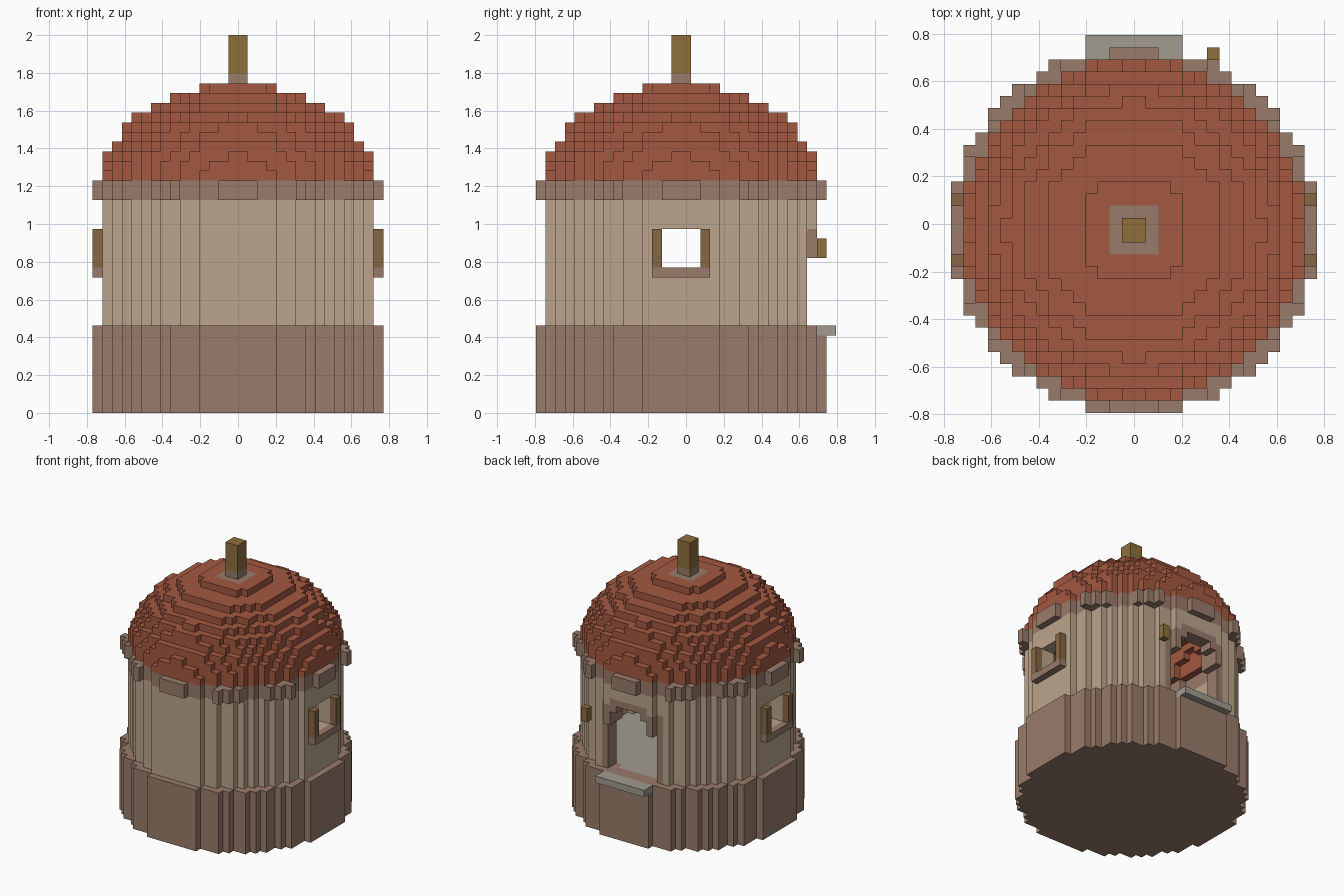
import bpy, bmesh, math

if "Cube" in bpy.data.objects:
    bpy.data.objects.remove(bpy.data.objects["Cube"])

S = 2 / 39          # edge length of one block
N = 16              # half extent of the block grid
WALL, INNER, BASE = 14, 12, 15          # radii in blocks
FLOOR, EAVE, ROOF, TOP = 9, 22, 24, 34  # levels in blocks
DOME = [14, 13.8, 13.55, 13.2, 12.3, 11.6, 10.55, 9.25, 7.4, 4.4]


def srgb(*rgb):
    return [((c / 255 + 0.055) / 1.055) ** 2.4 for c in rgb] + [1]


COLOURS = {
    "roof_red": srgb(164, 88, 65),
    "wall_tan": srgb(188, 165, 140),
    "stone_brown": srgb(153, 124, 107),
    "finial_ochre": srgb(141, 111, 60),
    "frame_wood": srgb(134, 102, 68),
    "floor_grey": srgb(161, 156, 144),
}
materials = {}
for name, colour in COLOURS.items():
    mat = bpy.data.materials.new(name)
    mat.use_nodes = True
    mat.diffuse_color = colour
    bsdf = mat.node_tree.nodes["Principled BSDF"]
    bsdf.inputs["Base Color"].default_value = colour
    bsdf.inputs["Roughness"].default_value = 0.9
    materials[name] = mat
ORDER = list(COLOURS)

cells = {}          # block position -> (part, colour)


def box(part, colour, xs, ys, zs):
    for i in range(*xs):
        for j in range(*ys):
            for k in range(*zs):
                cells[i, j, k] = (part, colour)


def disc(part, colour, level, outer, inner=0, keep=None):
    for i in range(-N, N):
        for j in range(-N, N):
            r = math.hypot(i + 0.5, j + 0.5)
            if inner < r <= outer and (keep is None or keep(i, j)):
                cells[i, j, level] = (part, colour)


def cut(xs, ys, zs):
    for i in range(*xs):
        for j in range(*ys):
            for k in range(*zs):
                cells.pop((i, j, k), None)


# Round plinth with a paved floor inside the wall
for k in range(FLOOR):
    disc("plinth", "stone_brown", k, BASE)
disc("floor", "floor_grey", FLOOR - 1, INNER)

# Wall
for k in range(FLOOR, EAVE):
    disc("wall", "wall_tan", k, WALL, INNER)


# Eave band with twelve evenly spaced projecting blocks
def on_block(i, j):
    angle = math.degrees(math.atan2(j + 0.5, i + 0.5))
    return abs((angle + 15) % 30 - 15) < 7.5


for k in range(EAVE, ROOF):
    disc("eave_band", "stone_brown", k, WALL, INNER)
    disc("eave_blocks", "stone_brown", k, BASE, WALL, on_block)

# Stepped hollow dome
for n, radius in enumerate(DOME):
    hollow = radius - 3 if n < 8 else 0
    disc("roof_dome", "roof_red", ROOF + n, radius, hollow)

# Finial
box("finial_base", "stone_brown", (-2, 2), (-2, 2), (TOP - 1, TOP))
box("finial_base", "stone_brown", (-1, 1), (-1, 1), (TOP, TOP + 1))
box("finial", "finial_ochre", (-1, 1), (-1, 1), (TOP + 1, TOP + 5))

# Door surround: recolour the wall blocks around the arch
for (i, j, k) in list(cells):
    half = 5 if k < 19 else 3
    if cells[i, j, k][0] == "wall" and j > 8 and -half <= i < half and k < 20:
        cells[i, j, k] = ("door_surround", "stone_brown")

# Stepped arch opening at the back
for half, low, high in ((4, FLOOR, 16), (3, 16, 18), (2, 18, 19)):
    cut((-half, half), (8, N), (low, high))

# Door step
box("door_step", "floor_grey", (-4, 4), (14, 16), (FLOOR - 1, FLOOR))

# Side windows with posts and sill
for side, face in (("right", WALL), ("left", -WALL - 1)):
    span = (10, N) if face > 0 else (-N, -10)
    label = "left" if face > 0 else "right"
    cut(span, (-2, 2), (15, 19))
    for j in (-3, 2):
        box(label + "_window_posts", "frame_wood", (face, face + 1), (j, j + 1), (15, 19))
    box(label + "_window_sill", "stone_brown", (face, face + 1), (-3, 3), (14, 15))

# Lantern beside the door
box("lantern", "finial_ochre", (6, 7), (14, 15), (16, 18))

# Outer faces of a block: direction and corners, counter-clockwise from outside
SIDES = []
for axis in range(3):
    u, v = (axis + 1) % 3, (axis + 2) % 3
    for sign in (0, 1):
        corners = []
        for a, b in ((0, 0), (1, 0), (1, 1), (0, 1)):
            c = [0, 0, 0]
            c[axis], c[u], c[v] = sign, a, b
            corners.append(c)
        step = [0, 0, 0]
        step[axis] = 1 if sign else -1
        SIDES.append((step, corners if sign else corners[::-1]))

# Turn each part into a mesh made only of its exposed faces
parts = {}
for pos, (part, colour) in cells.items():
    parts.setdefault(part, []).append((pos, colour))

for part, blocks in parts.items():
    bm = bmesh.new()
    verts = {}
    for pos, colour in blocks:
        for step, corners in SIDES:
            if tuple(p + d for p, d in zip(pos, step)) in cells:
                continue
            loop = []
            for c in corners:
                key = tuple(p + d for p, d in zip(pos, c))
                if key not in verts:
                    x, y, z = key
                    verts[key] = bm.verts.new((x * S, (y - 0.5) * S, z * S))
                loop.append(verts[key])
            bm.faces.new(loop)
    mesh = bpy.data.meshes.new(part)
    bm.to_mesh(mesh)
    bm.free()
    mesh.materials.append(materials[blocks[0][1]])
    bpy.context.collection.objects.link(bpy.data.objects.new(part, mesh))
